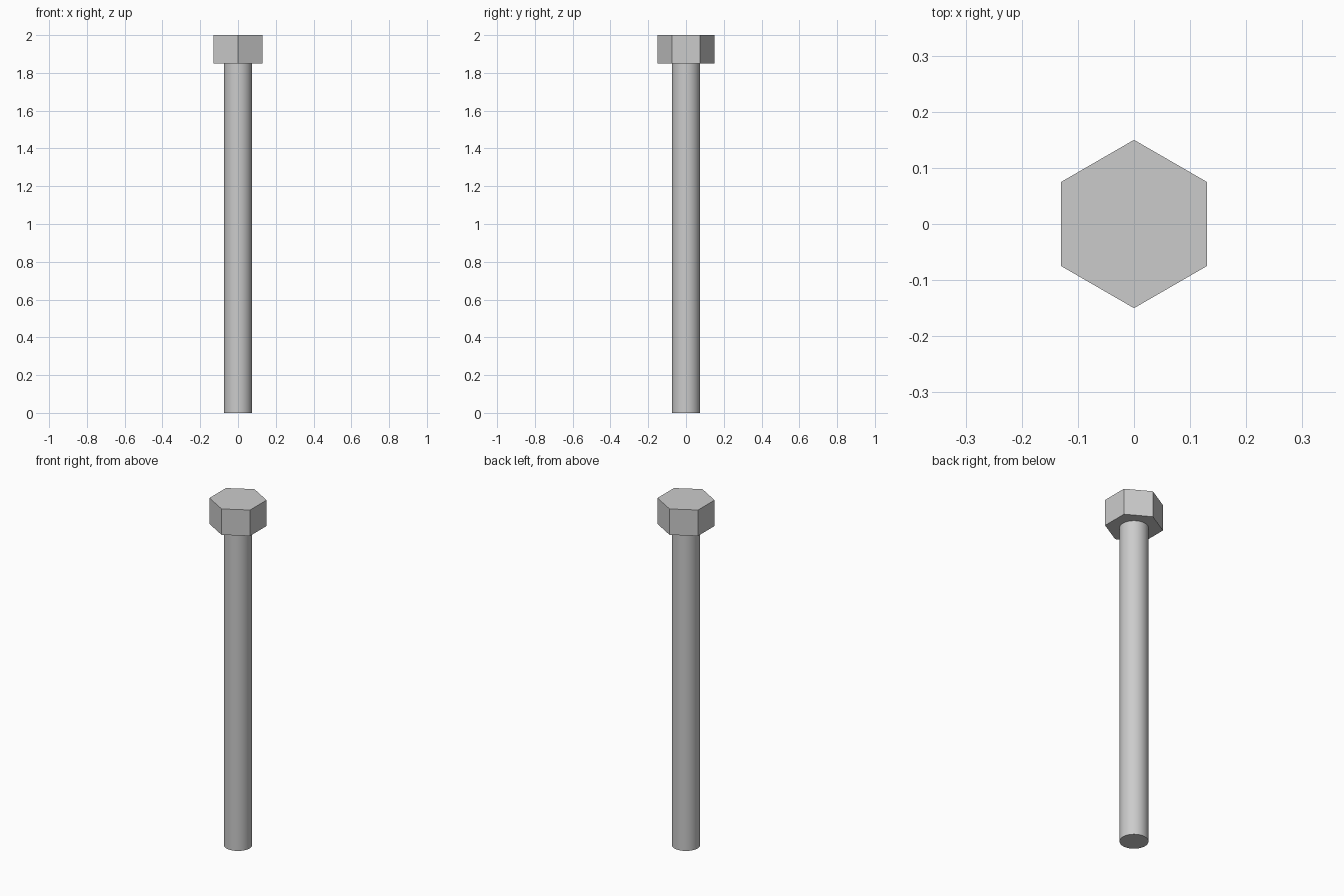
import bpy
import math

if "Cube" in bpy.data.objects:
    bpy.data.objects.remove(bpy.data.objects["Cube"])

HEAD_BOTTOM = 1.85
TOP = 2.0


def prism(name, sides, radius, z0, z1):
    bpy.ops.mesh.primitive_cylinder_add(
        vertices=sides, radius=radius, depth=z1 - z0, location=(0, 0, (z0 + z1) / 2))
    obj = bpy.context.object
    obj.name = name
    return obj


# Round plain shank
shank = prism("bolt_shank", 64, 0.074, 0, HEAD_BOTTOM)
bpy.ops.object.shade_smooth_by_angle(angle=math.radians(30))

# Hexagonal head, corners pointing to front and back
prism("hex_head", 6, 0.15, HEAD_BOTTOM, TOP)
